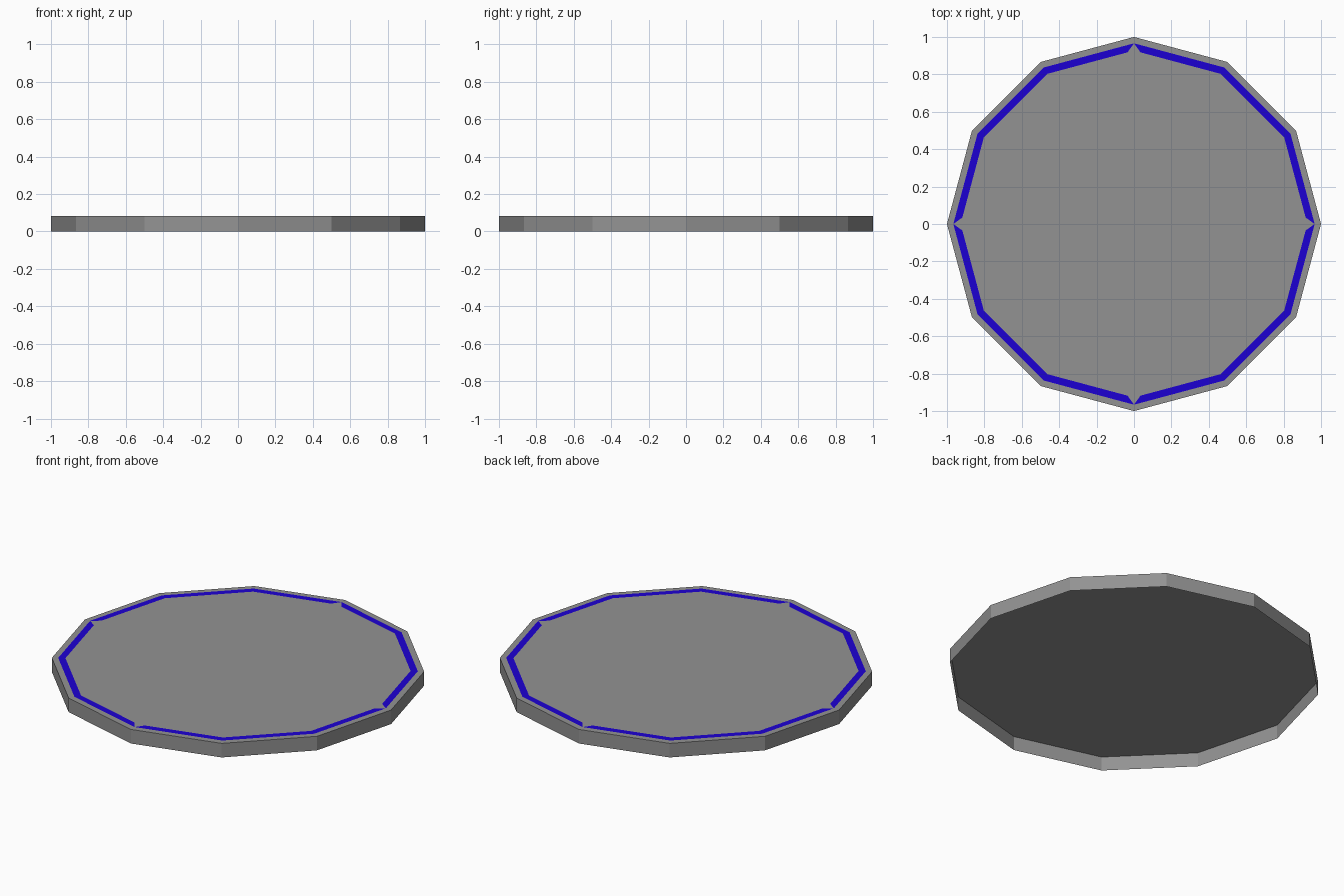
import bpy
import bmesh
from math import pi
from mathutils import Matrix

SIDES, HEIGHT = 12, 0.083
OUTER, INNER = 0.966, 0.927

cube = bpy.data.objects.get("Cube")
if cube:
    bpy.data.objects.remove(cube)


def material(name, rgb):
    mat = bpy.data.materials.new(name)
    mat.use_nodes = True
    mat.diffuse_color = (*rgb, 1)
    mat.node_tree.nodes["Principled BSDF"].inputs["Base Color"].default_value = (*rgb, 1)
    return mat


def add_object(name, bm, mat):
    mesh = bpy.data.meshes.new(name)
    bm.to_mesh(mesh)
    bm.free()
    mesh.materials.append(mat)
    obj = bpy.data.objects.new(name, mesh)
    bpy.context.collection.objects.link(obj)


def corner(radius, i, z):
    return Matrix.Rotation(2 * pi * i / SIDES, 3, "Z").col[0] * radius + Matrix.Identity(3).col[2] * z


grey = material("plain grey", (0.29, 0.29, 0.29))
blue = material("deep blue", (0.012, 0.0, 0.65))

# Twelve-sided lid: flat top and thin skirt, open underneath
bm = bmesh.new()
top = [bm.verts.new(corner(1, i, HEIGHT)) for i in range(SIDES)]
base = [bm.verts.new(corner(1, i, 0)) for i in range(SIDES)]
bm.faces.new(top)
for i in range(SIDES):
    j = (i + 1) % SIDES
    bm.faces.new((base[i], base[j], top[j], top[i]))
add_object("lid", bm, grey)

# Painted band in four quarters, each inner end notched to a point
bm = bmesh.new()
z = HEIGHT + 0.001
for quarter in range(4):
    first = quarter * 3
    outer = [corner(OUTER, first + k, z) for k in range(4)]
    inner = [corner(INNER, first + k, z) for k in range(4)]
    inner[0] = inner[0].lerp(inner[1], 0.075)
    inner[3] = inner[3].lerp(inner[2], 0.075)
    outer_verts = [bm.verts.new(p) for p in outer]
    inner_verts = [bm.verts.new(p) for p in inner]
    for k in range(3):
        bm.faces.new((outer_verts[k], outer_verts[k + 1],
                      inner_verts[k + 1], inner_verts[k]))
add_object("rim_band", bm, blue)
